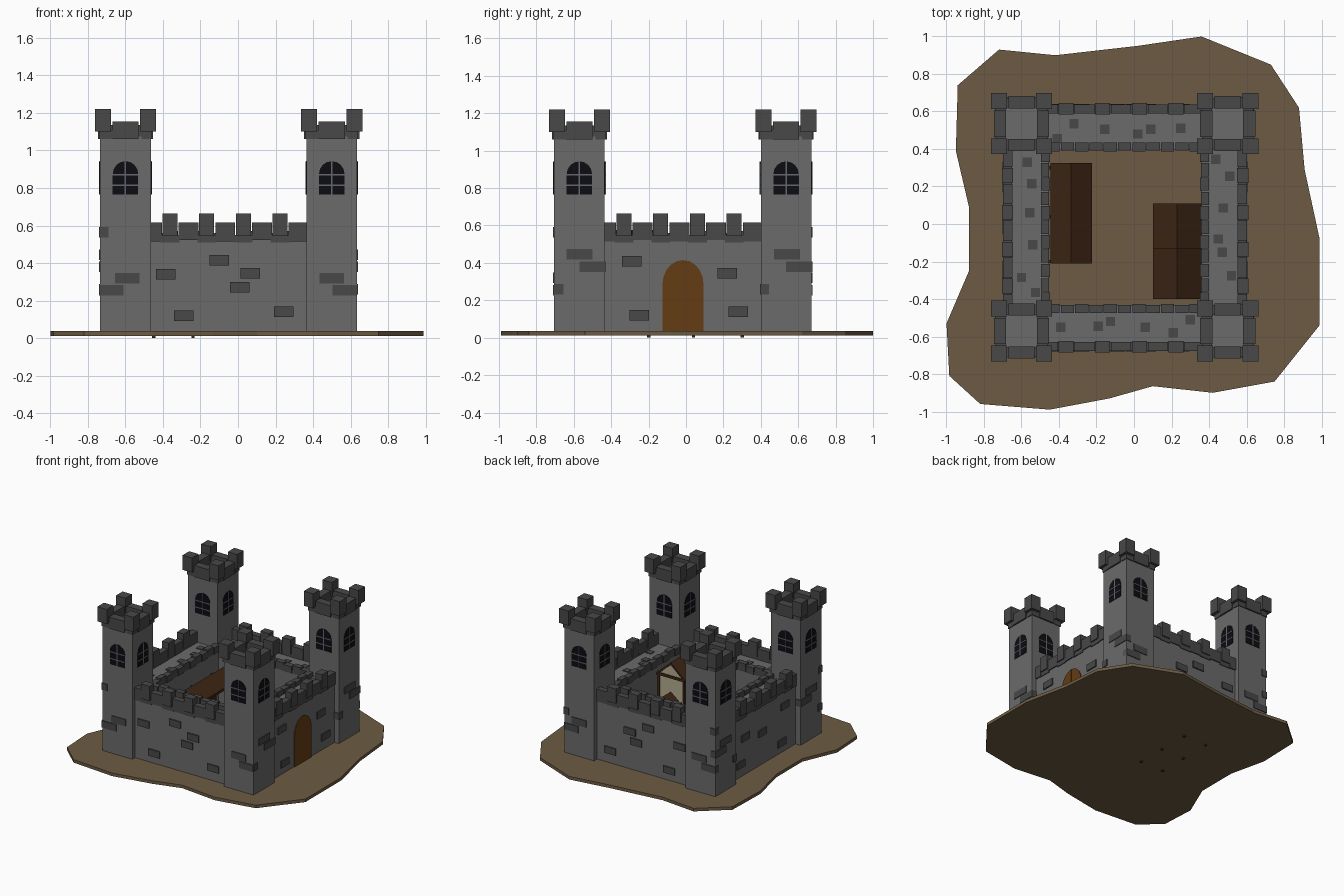
import bpy, bmesh, math
from mathutils import Matrix, Vector

if "Cube" in bpy.data.objects:
    bpy.data.objects.remove(bpy.data.objects["Cube"])


def mat(name, r, g, b):
    m = bpy.data.materials.new(name)
    m.diffuse_color = (r, g, b, 1)
    m.use_nodes = True
    m.node_tree.nodes["Principled BSDF"].inputs["Base Color"].default_value = m.diffuse_color
    return m


STONE = mat("stone", .145, .145, .145)
DARK = mat("dark_stone", .065, .065, .065)
EARTH = mat("earth", .15, .105, .056)
WOOD = mat("door_wood", .13, .045, .007)
ROOF = mat("roof_wood", .05, .02, .008)
PLASTER = mat("plaster", .45, .40, .27)
GLASS = mat("dark_glass", .004, .004, .006)
BARS = mat("window_bars", .13, .14, .17)


def box(bm, x0, x1, y0, y1, z0, z1, m=Matrix()):
    t = (Matrix.Translation(((x0 + x1) / 2, (y0 + y1) / 2, (z0 + z1) / 2))
         @ Matrix.Diagonal((abs(x1 - x0), abs(y1 - y0), abs(z1 - z0), 1)))
    bmesh.ops.create_cube(bm, size=1, matrix=m @ t)


def prism(bm, pts, d, m=Matrix()):
    """Extrude a polygon of 3D points along vector d."""
    vs = [bm.verts.new(m @ Vector(p)) for p in pts]
    f = bm.faces.new(vs)
    r = bmesh.ops.extrude_face_region(bm, geom=[f])
    dv = m.to_3x3() @ Vector(d)
    for g in r["geom"]:
        if isinstance(g, bmesh.types.BMVert):
            g.co += dv


def finish(bm, name, material):
    bmesh.ops.recalc_face_normals(bm, faces=bm.faces)
    me = bpy.data.meshes.new(name)
    bm.to_mesh(me)
    bm.free()
    me.materials.append(material)
    ob = bpy.data.objects.new(name, me)
    bpy.context.collection.objects.link(ob)


# Ground slab
outline = [(-.72, .93), (-.42, .90), (.02, .95), (.36, 1), (.73, .85), (.88, .62), (.91, .29),
           (.99, -.08), (.99, -.54), (.75, -.84), (.42, -.90), (.10, -.865), (-.13, -.93),
           (-.45, -.99), (-.82, -.96), (-.985, -.81), (-1, -.53), (-.88, -.25), (-.88, .09),
           (-.95, .39), (-.94, .74)]
bm = bmesh.new()
prism(bm, [(x, y, .012) for x, y in outline], (0, 0, .025))
finish(bm, "ground", EARTH)

# Corner towers: shaft, battlements and a window on all four faces
shaft, crown, panes, bars = [bmesh.new() for _ in range(4)]
arch = [(-.068, .765), (.068, .765)] + [
    (.068 * math.cos(math.pi * i / 8), .875 + .068 * math.sin(math.pi * i / 8)) for i in range(9)]
for cx in (-.60, .50):
    for cy in (-.57, .535):
        T = Matrix.Translation((cx, cy, 0))
        box(shaft, -.135, .135, -.135, .135, .03, 1.08, T)
        for k in range(4):
            R = T @ Matrix.Rotation(k * math.pi / 2, 4, 'Z')
            box(crown, -.07, .07, -.147, -.082, 1.06, 1.155, R)
            box(crown, -.141, -.065, -.141, -.085, 1.06, 1.11, R)
            box(crown, .065, .141, -.138, -.085, 1.075, 1.135, R)
            box(crown, -.163, -.078, -.163, -.078, 1.10, 1.22, R)
            prism(panes, [(x, -.13, z) for x, z in arch], (0, -.008, 0), R)
            box(bars, -.004, .004, -.141, -.13, .765, .942, R)
            for z in (.815, .87):
                box(bars, -.068, .068, -.141, -.13, z - .004, z + .004, R)
finish(shaft, "tower_shafts", STONE)
finish(crown, "tower_battlements", DARK)
finish(panes, "window_panes", GLASS)
finish(bars, "window_bars", BARS)

# Curtain walls: u runs along the wall, depth d runs inwards from the outer face
SIDES = {"front": ("x", -.67, 1, -.47, .37), "back": ("x", .63, -1, -.47, .37),
         "left": ("y", -.69, 1, -.44, .405), "right": ("y", .595, -1, -.44, .405)}


def wbox(bm, side, u0, u1, d0, d1, z0, z1):
    axis, o, s, _, _ = SIDES[side]
    a, b = sorted((o + s * d0, o + s * d1))
    if axis == "x":
        box(bm, u0, u1, a, b, z0, z1)
    else:
        box(bm, a, b, u0, u1, z0, z1)


body, merlon, parapet = bmesh.new(), bmesh.new(), bmesh.new()
for side, (axis, o, s, u0, u1) in SIDES.items():
    wbox(body, side, u0, u1, 0, .235, .03, .525)
    step = (u1 - u0) / 4.3
    lo = u0
    for i in range(5):
        hi = u0 + step * (i + .55)              # centre of the tall block
        end = hi - .043 if i < 4 else u1
        wbox(merlon, side, lo + .003, end, -.008, .042, .515 + .008 * (i % 2), .615)
        if i < 4:
            wbox(merlon, side, hi - .04, hi + .04, -.015, .045, .545, .665)
            wbox(merlon, side, hi - .05, hi + .05, -.006, .04, .51, .55)
        lo = hi + .043
    n = 11
    w = (u1 - u0) / n
    for i in range(n):                          # low inner parapet blocks
        wbox(parapet, side, u0 + w * i + .003, u0 + w * (i + 1) - .003,
             .195, .243 - .005 * (i % 2), .505, .56 + .01 * (i % 2))
finish(body, "curtain_walls", STONE)
finish(merlon, "wall_battlements", DARK)
finish(parapet, "inner_parapets", DARK)

# Accent bricks: (along, z, width) on the walls and on the tower faces
bricks = bmesh.new()
X_WALL = [(-.385, .34), (-.10, .415), (.065, .345), (.01, .27), (-.29, .12), (.245, .14)]
Y_WALL = [(-.29, .41), (-.25, .12), (.22, .345), (.28, .14)]
X_TOWER = [(-.59, .32, .13), (-.675, .255, .13), (.50, .32, .13), (.57, .255, .13), (-.715, .565, .05)]
Y_TOWER = [(-.57, .445, .14), (-.50, .38, .14), (.54, .445, .14), (.605, .38, .14),
           (-.68, .26, .05), (.42, .26, .05)]
TOWER_OUT = {"front": .035, "back": .04, "left": .045, "right": .04}
for side, (axis, *_) in SIDES.items():
    t = TOWER_OUT[side]
    for u, z in (X_WALL if axis == "x" else Y_WALL + ([(0, .3)] if side == "left" else [])):
        wbox(bricks, side, u - .052, u + .052, -.01, .02, z - .028, z + .028)
    for u, z, w in (X_TOWER if axis == "x" else Y_TOWER):
        wbox(bricks, side, u - w / 2, u + w / 2, -t - .006, -t + .04, z - .028, z + .028)
finish(bricks, "accent_bricks", DARK)

# Paving stones on the wall walks
paving = bmesh.new()
for x, y in [(-.39, -.55), (-.19, -.545), (-.125, -.52), (.06, -.55), (.21, -.58), (.30, -.51),
             (-.41, .455), (-.32, .535), (-.155, .505), (.02, .48), (.09, .505), (.25, .51),
             (-.57, .33), (-.545, .215), (-.555, .06), (-.54, -.11), (-.60, -.285), (-.525, -.365),
             (.435, .345), (.51, .255), (.475, .085), (.45, -.08), (.47, -.15), (.52, -.275)]:
    box(paving, x - .025, x + .025, y - .025, y + .025, .515, .531)
finish(paving, "wall_walk_paving", DARK)

# Arched double door in the right wall
door = bmesh.new()
for s in (-1, 1):
    pts = [(.58, -.016 + s * .001, .03), (.58, -.016 + s * .11, .03)] + [
        (.58, -.016 + s * (.001 + .109 * math.cos(math.pi * i / 10)),
         .285 + .13 * math.sin(math.pi * i / 10)) for i in range(6)]
    prism(door, pts, (.022, 0, 0))
finish(door, "gate_doors", WOOD)


# Courtyard buildings: gable roofs over plaster walls, and a shed on posts
def gable_roof(bm, x0, x1, y0, y1, eave, ridge, t=.02):
    c = (x0 + x1) / 2
    prism(bm, [(x0, y0, eave), (c, y0, ridge), (x1, y0, eave), (x1, y0, eave - t),
               (c, y0, ridge - t), (x0, y0, eave - t)], (0, y1 - y0, 0))


def gable_walls(bm, x0, x1, y0, y1, eave, ridge):
    c = (x0 + x1) / 2
    prism(bm, [(x0, y0, .03), (x0, y0, eave), (c, y0, ridge), (x1, y0, eave), (x1, y0, .03)],
          (0, y1 - y0, 0))


roof, walls, beams = bmesh.new(), bmesh.new(), bmesh.new()
gable_roof(roof, .10, .36, -.40, -.13, .46, .575)
gable_walls(walls, .12, .345, -.385, -.145, .455, .56)
gable_roof(roof, .10, .36, -.13, .11, .23, .335)
gable_walls(walls, .12, .345, -.145, .095, .225, .32)
for y in (-.141, -.389):
    box(beams, .115, .35, y - .006, y + .006, .44, .46)
for x in (.12, .345):
    for y in (-.385, -.145, .095):
        box(beams, x - .008, x + .008, y - .008, y + .008, .03, .22 if y > 0 else .45)
gable_roof(roof, -.445, -.225, -.21, .325, .36, .45)
for x in (-.45, -.24):
    for y in (-.20, .04, .30):
        box(beams, x - .009, x + .009, y - .009, y + .009, 0, .36)
finish(roof, "courtyard_roofs", ROOF)
finish(walls, "house_walls", PLASTER)
finish(beams, "timber_posts", ROOF)
